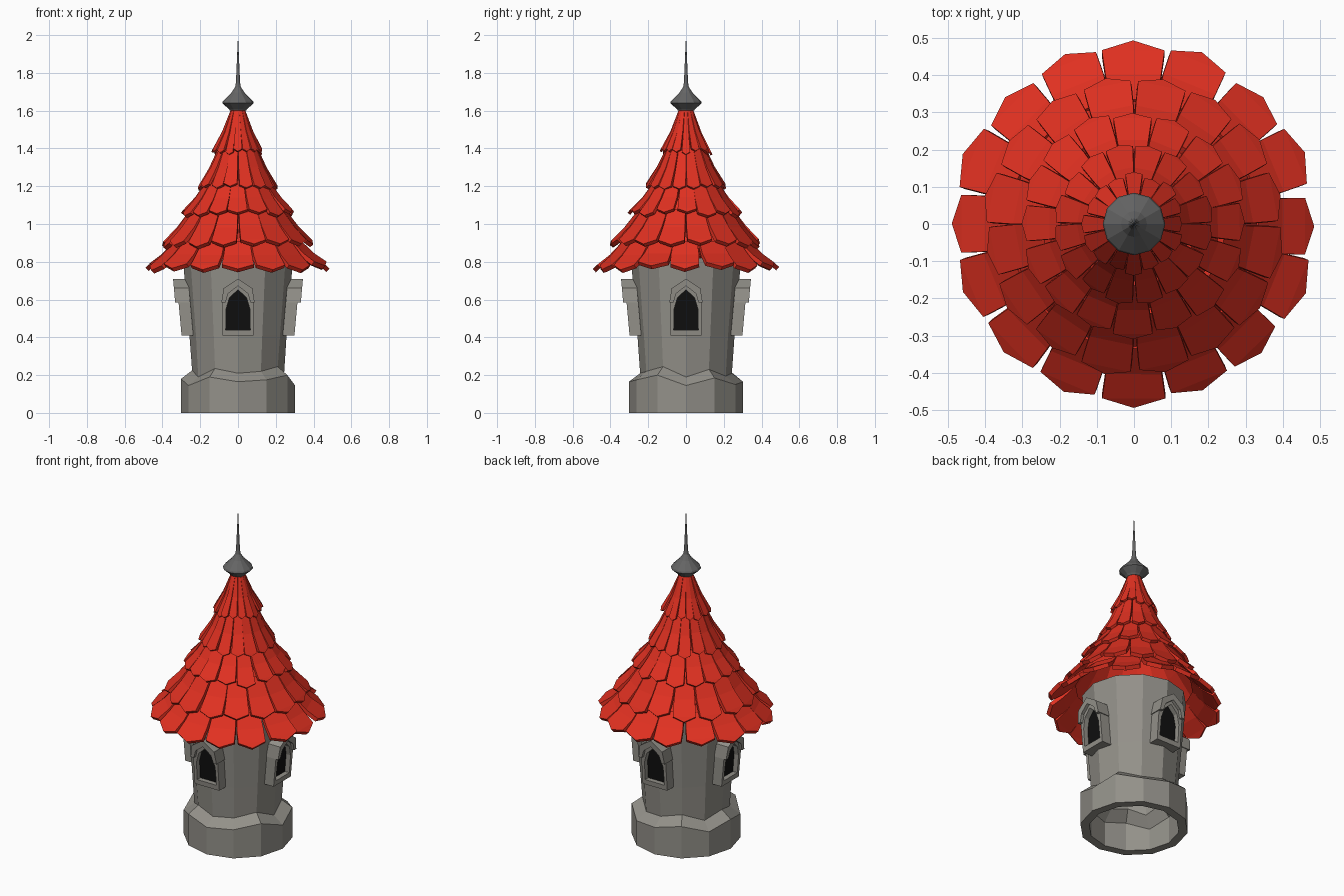
import bpy, bmesh, random
from math import sin, cos, pi, radians
from mathutils import Vector

if "Cube" in bpy.data.objects:
    bpy.data.objects.remove(bpy.data.objects["Cube"])

random.seed(4)


def material(name, rgb):
    m = bpy.data.materials.new(name)
    m.diffuse_color = (*rgb, 1)
    m.use_nodes = True
    m.node_tree.nodes["Principled BSDF"].inputs["Base Color"].default_value = m.diffuse_color
    return m


STONE = material("stone", (0.29, 0.28, 0.25))
RED = material("roof_red", (0.75, 0.03, 0.015))
IRON = material("dark_metal", (0.13, 0.13, 0.13))
BLACK = material("window_dark", (0.005, 0.005, 0.005))


def make(name, verts, faces, mat):
    me = bpy.data.meshes.new(name)
    me.from_pydata(verts, [], faces)
    me.materials.append(mat)
    bm = bmesh.new()
    bm.from_mesh(me)
    bmesh.ops.remove_doubles(bm, verts=bm.verts, dist=1e-5)
    bmesh.ops.recalc_face_normals(bm, faces=bm.faces)
    bm.to_mesh(me)
    bm.free()
    ob = bpy.data.objects.new(name, me)
    bpy.context.collection.objects.link(ob)
    return ob


def lathe(name, profile, n, mat, closed=False, wave=None):
    """Revolve (r, z) points; wave maps a ring index to a height table."""
    verts, faces, k = [], [], len(profile)
    for j, (r, z) in enumerate(profile):
        for i in range(n):
            a = 2 * pi * i / n - pi / 2
            dz = wave[j][i] if wave and j in wave else 0
            verts.append((r * cos(a), r * sin(a), z + dz))
    for j in range(k if closed else k - 1):
        for i in range(n):
            a, b, m = j * n, (j + 1) % k * n, (i + 1) % n
            faces.append((a + i, a + m, b + m, b + i))
    return make(name, verts, faces, mat)


# Hollow stone tower with an uneven plinth ledge
ledge = [0.0, 0.01, 0.035, -0.02, 0.02, -0.015, 0.0, 0.03, -0.015, 0.015, -0.02, 0.025]
lathe("tower_wall",
      [(0.302, 0), (0.302, 0.165), (0.243, 0.21), (0.257, 0.41), (0.292, 0.82),
       (0.245, 0.82), (0.205, 0.41), (0.195, 0.21), (0.252, 0.15), (0.252, 0)],
      12, STONE, closed=True, wave={1: ledge, 2: ledge, 7: ledge, 8: ledge})


def wall_r(z):
    return 0.238 + 0.09 * (z - 0.2)


def mirrored(half):
    """Complete a left half outline that ends on the centre line."""
    return half + [(-u, z) for u, z in reversed(half[:-1])]


def place(points, depth, ang):
    out = []
    for u, z in points:
        r = wall_r(z) + depth
        out.append((u * cos(ang) - r * sin(ang), u * sin(ang) + r * cos(ang), z))
    return out


def band(name, outer, inner, back, front, ang, closed):
    """Extruded strip between two outlines, leaning with the wall."""
    n = len(outer)
    v = (place(outer, front, ang) + place(inner, front, ang)
         + place(inner, back, ang) + place(outer, back, ang))
    f = []
    for i in range(n if closed else n - 1):
        m = (i + 1) % n
        for s in range(4):
            a, b = s * n, (s + 1) % 4 * n
            f.append((a + i, a + m, b + m, b + i))
    if not closed:
        f += [(0, n, 2 * n, 3 * n), (n - 1, 2 * n - 1, 3 * n - 1, 4 * n - 1)]
    return make(name, v, f, STONE)


# Four pointed windows: frame, hood and dark opening
frame_out = mirrored([(-0.083, 0.41), (-0.083, 0.59), (-0.062, 0.65), (0, 0.69)])
frame_in = mirrored([(-0.065, 0.44), (-0.063, 0.55), (-0.045, 0.61), (0, 0.652)])
hood_out = mirrored([(-0.088, 0.585), (-0.076, 0.66), (0, 0.71)])
hood_in = mirrored([(-0.066, 0.585), (-0.052, 0.632), (0, 0.672)])
for i, side in enumerate(("back", "left", "front", "right")):
    ang = i * pi / 2
    band("window_frame_" + side, frame_out, frame_in, -0.02, 0.042, ang, True)
    band("window_hood_" + side, hood_out, hood_in, -0.02, 0.06, ang, False)
    make("window_opening_" + side, place(frame_in, 0.012, ang),
         [tuple(range(len(frame_in)))], BLACK)

# Roof core under the shingles
lathe("roof_core", [(0.028, 1.61), (0.095, 1.38), (0.165, 1.19), (0.245, 1.04),
                    (0.35, 0.87)], 16, RED)


def shingle(verts, faces, ang, top, low, tip, thick):
    """Bent, tapered slab with a pointed lower end."""
    (r0, z0), (r1, z1) = top, low
    r1 += random.uniform(-0.007, 0.007)
    z1 += random.uniform(-0.012, 0.012)
    d = Vector((r1 - r0, z1 - z0)).normalized()
    nrm = Vector((-d.y, d.x))
    mid = Vector((r0, z0)).lerp(Vector((r1, z1)), 0.55) - nrm * 0.007
    end = Vector((r1, z1)) + d * tip
    skew = random.uniform(-0.012, 0.012)
    pitch = pi / 16
    rows = [(Vector((r0, z0)), 0.97), (mid, 0.95),
            (Vector((r1, z1)), random.uniform(0.84, 0.93))]
    base = len(verts)
    for off in (0, thick):
        for p, w in rows:
            q = p - nrm * off
            for s in (-1, 1):
                h = s * max(p.x, 0.02) * pitch * w + skew * p.x
                verts.append((q.x * cos(ang) - h * sin(ang),
                              q.x * sin(ang) + h * cos(ang), q.y))
        q = end - nrm * off
        h = skew * end.x
        verts.append((q.x * cos(ang) - h * sin(ang),
                      q.x * sin(ang) + h * cos(ang), q.y))
    for o in (0, 7):
        faces.extend(tuple(base + o + k for k in f)
                     for f in ((0, 1, 3, 2), (2, 3, 5, 4), (4, 5, 6)))
    rim = (0, 1, 3, 5, 6, 4, 2)
    for a, b in zip(rim, rim[1:] + rim[:1]):
        faces.append((base + a, base + b, base + b + 7, base + a + 7))


# Five staggered rows of sixteen shingles: top edge, lower edge, tip length, thickness
ROWS = [((0.335, 0.91), (0.465, 0.79), 0.035, 0.024),
        ((0.245, 1.08), (0.385, 0.91), 0.030, 0.022),
        ((0.165, 1.23), (0.290, 1.07), 0.022, 0.018),
        ((0.095, 1.42), (0.205, 1.205), 0.018, 0.015),
        ((0.036, 1.61), (0.130, 1.39), 0.015, 0.012)]
for k, (top, low, tip, thick) in enumerate(ROWS):
    verts, faces = [], []
    for i in range(16):
        ang = 2 * pi * (i + 0.5 * (k % 2)) / 16 + random.uniform(-0.01, 0.01)
        shingle(verts, faces, ang, top, low, tip, thick)
    make("shingle_row_%d" % (k + 1), verts, faces, RED)

# Metal finial with a needle spike
lathe("finial", [(0, 1.595), (0.042, 1.6), (0.05, 1.61), (0.084, 1.64), (0.08, 1.65),
                 (0.035, 1.695), (0.015, 1.725), (0.011, 1.75), (0, 2.0)], 12, IRON)
